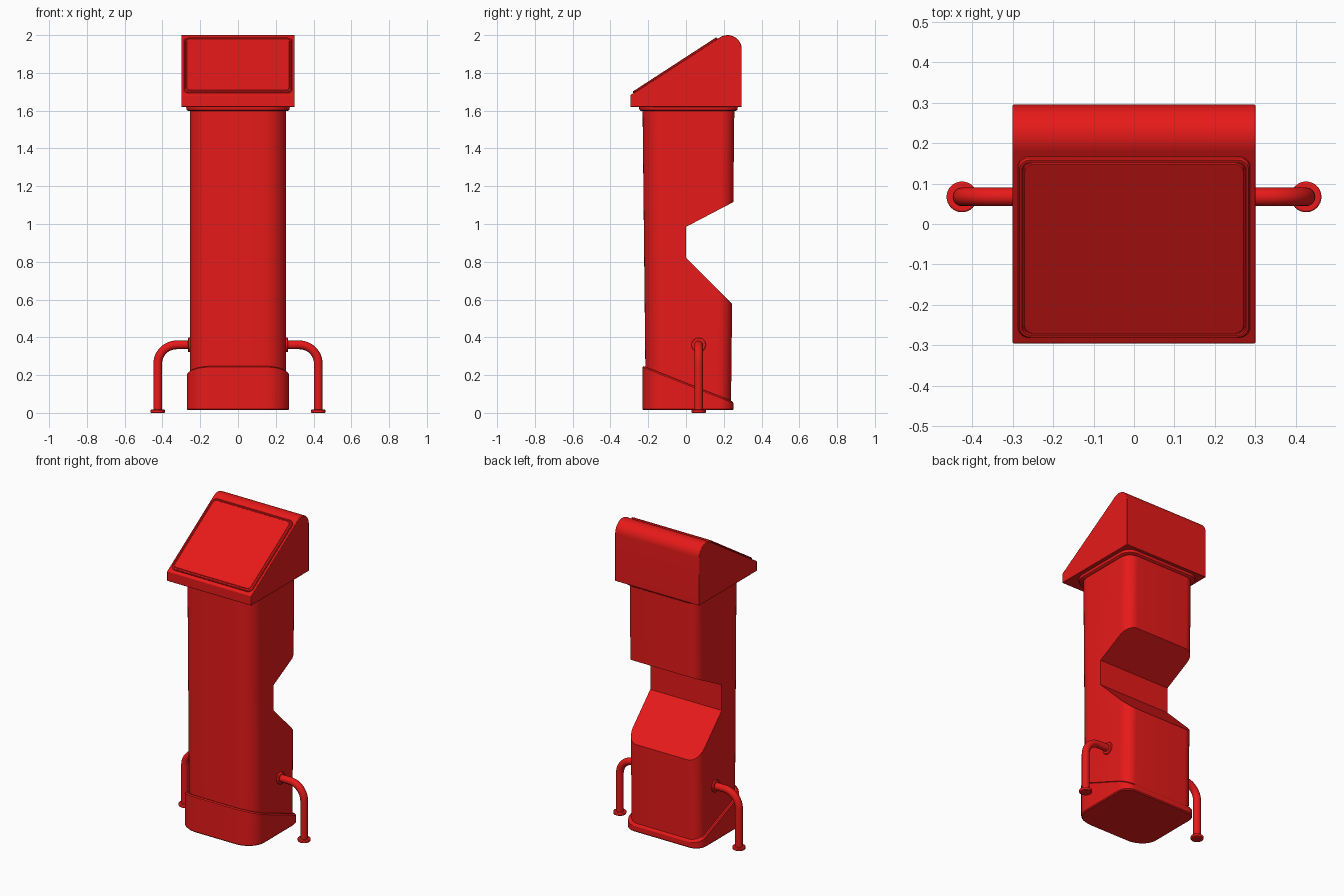
import bpy, bmesh
from math import sin, cos, pi, atan2
from mathutils import Vector, Matrix

if "Cube" in bpy.data.objects:
    bpy.data.objects.remove(bpy.data.objects["Cube"])

red = bpy.data.materials.new("red_paint")
red.diffuse_color = (0.8, 0.01, 0.01, 1)
red.use_nodes = True
red.node_tree.nodes["Principled BSDF"].inputs["Base Color"].default_value = red.diffuse_color


def finish(ob, angle=0.5):
    if not ob.data.materials:
        ob.data.materials.append(red)
    bpy.ops.object.select_all(action='DESELECT')
    ob.select_set(True)
    bpy.context.view_layer.objects.active = ob
    bpy.ops.object.shade_smooth_by_angle(angle=angle)
    return ob


def loft(name, rings):
    """Closed solid through rings of points with equal counts."""
    bm = bmesh.new()
    loops = [[bm.verts.new(p) for p in r] for r in rings]
    n = len(loops[0])
    for a, b in zip(loops, loops[1:]):
        for i in range(n):
            j = (i + 1) % n
            bm.faces.new((a[i], a[j], b[j], b[i]))
    bm.faces.new(loops[0][::-1])
    bm.faces.new(loops[-1])
    bmesh.ops.recalc_face_normals(bm, faces=bm.faces)
    me = bpy.data.meshes.new(name)
    bm.to_mesh(me)
    bm.free()
    ob = bpy.data.objects.new(name, me)
    bpy.context.collection.objects.link(ob)
    return ob


def rounded(hw, y0, y1, z, front=(0.125, 0.11), back=(0.07, 0.07), n=10):
    """Rounded rectangle ring; z is a height or a function of y."""
    pts = []
    for k, (sx, sy) in enumerate([(1, 1), (-1, 1), (-1, -1), (1, -1)]):
        rx, ry = back if sy > 0 else front
        cx, cy = sx * (hw - rx), (y1 - ry if sy > 0 else y0 + ry)
        for i in range(n + 1):
            a = (k + i / n) * pi / 2
            x, y = cx + rx * cos(a), cy + ry * sin(a)
            pts.append((x, y, z(y) if callable(z) else z))
    return pts


def prism(name, profile, hw):
    return loft(name, [[(s * hw, y, z) for y, z in profile] for s in (-1, 1)])


def bevel(ob, width, segments=2):
    m = ob.modifiers.new("bevel", 'BEVEL')
    m.width, m.segments = width, segments
    m.limit_method, m.angle_limit = 'ANGLE', 0.6


# Column with the notch cut from its back
column = loft("column", [rounded(0.255, -0.213, 0.238, 0.03),
                         rounded(0.255, -0.230, 0.256, 1.61)])
cutter = prism("notch_cutter", [(0.4, 1.194), (0, 0.985), (0, 0.82), (0.4, 0.42)], 0.5)
cutter.hide_render = True
mod = column.modifiers.new("notch", 'BOOLEAN')
mod.operation, mod.object, mod.solver = 'DIFFERENCE', cutter, 'EXACT'
bpy.context.view_layer.objects.active = column
bpy.ops.object.modifier_apply(modifier="notch")
bpy.data.objects.remove(cutter)
finish(column)

# Base skirt with a slanted top
def slant(drop):
    return lambda y: 0.25 - drop - (y + 0.23) * 0.396

finish(loft("base_skirt", [
    rounded(0.266, -0.226, 0.246, 0.014),
    rounded(0.271, -0.231, 0.251, 0.020),
    rounded(0.271, -0.231, 0.251, slant(0.008)),
    rounded(0.264, -0.224, 0.244, slant(0.0))]))

# Collar under the head
finish(loft("collar", [
    rounded(0.262, -0.238, 0.263, 1.598),
    rounded(0.272, -0.247, 0.272, 1.604),
    rounded(0.275, -0.250, 0.275, 1.625)]))

# Wedge head with a rounded top rear edge
tilt = atan2(0.308, 0.474)
R, cy, cz = 0.075, 0.22, 1.925
arc = [(cy + R * cos(a), cz + R * sin(a))
       for a in [i / 16 * (pi / 2 + tilt) for i in range(17)]]
head = prism("head", [(0.295, 1.62)] + arc + [(-0.295, 1.682), (-0.295, 1.62)], 0.3)
bevel(head, 0.003)
finish(head)

# Raised screen panel: stepped frame and flat face on the slope
L = 0.53 / 2
c = (0.03, 0.03)
def slab(inset, h):
    r = (0.03 - inset * 0.6,) * 2
    return rounded(0.287 - inset, -L + inset, L - inset, h, r, r, 6)

screen = loft("screen_panel", [slab(0, -0.01), slab(0, 0.005), slab(0.004, 0.009),
                               slab(0.010, 0.009), slab(0.012, 0.006),
                               slab(0.015, 0.006), slab(0.017, 0.009)])
yc = -0.056
zc = 1.682 + (yc + 0.295) * 0.308 / 0.474
screen.matrix_world = Matrix.Translation((0, yc, zc)) @ Matrix.Rotation(tilt, 4, 'X')
finish(screen)


# Side rails: bent tube, wall flange and foot on each side
def disc(name, loc, radius, depth, rot=(0, 0, 0)):
    bpy.ops.mesh.primitive_cylinder_add(vertices=32, radius=radius, depth=depth,
                                        location=loc, rotation=rot)
    ob = bpy.context.object
    ob.name = name
    bevel(ob, 0.004)
    finish(ob)


ry, rz, rx, bend = 0.067, 0.36, 0.425, 0.1
for s, side in ((-1, "left"), (1, "right")):
    path = [(0.23, rz)]
    path += [(rx - bend + bend * sin(a), rz - bend + bend * cos(a))
             for a in [i / 12 * pi / 2 for i in range(13)]]
    path += [(rx, 0.01)]
    cu = bpy.data.curves.new("rail", 'CURVE')
    cu.dimensions = '3D'
    cu.bevel_depth, cu.bevel_resolution, cu.use_fill_caps = 0.023, 6, True
    sp = cu.splines.new('POLY')
    sp.points.add(len(path) - 1)
    for p, (x, z) in zip(sp.points, path):
        p.co = (s * x, ry, z, 1)
    rail = bpy.data.objects.new(side + "_rail", cu)
    bpy.context.collection.objects.link(rail)
    bpy.ops.object.select_all(action='DESELECT')
    rail.select_set(True)
    bpy.context.view_layer.objects.active = rail
    bpy.ops.object.convert(target='MESH')
    finish(bpy.context.object)
    disc(side + "_rail_flange", (s * 0.257, ry, rz), 0.038, 0.016, (0, pi / 2, 0))
    disc(side + "_rail_foot", (s * rx, ry, 0.009), 0.038, 0.018)
